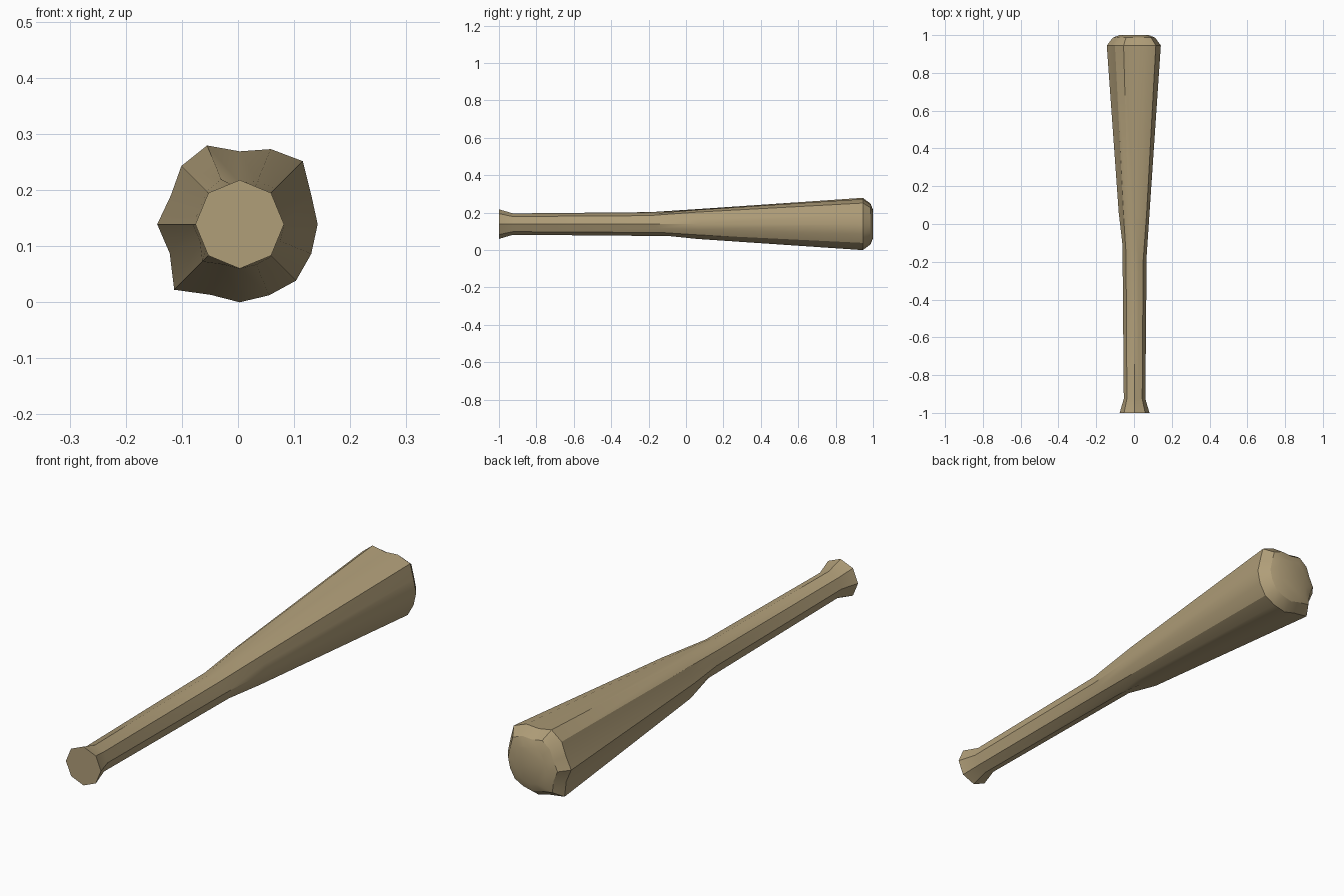
import bpy, bmesh, math

cube = bpy.data.objects.get("Cube")
if cube:
    bpy.data.objects.remove(cube, do_unlink=True)

# Weathered wood colour
wood = bpy.data.materials.new("pale brown wood")
wood.use_nodes = True
colour = (0.435, 0.342, 0.19, 1)
wood.diffuse_color = colour
bsdf = next(n for n in wood.node_tree.nodes if n.type == "BSDF_PRINCIPLED")
bsdf.inputs["Base Color"].default_value = colour
bsdf.inputs["Roughness"].default_value = 0.8

SIDES = 16
CX, CZ = 0.003, 0.139

# Uneven cross-section of the barrel at its widest, counterclockwise from +x
LUMPS = [0.139, 0.138, 0.159, 0.145, 0.130, 0.152, 0.147, 0.133,
         0.147, 0.135, 0.165, 0.136, 0.139, 0.137, 0.142, 0.138]


def angle(i):
    return 2 * math.pi * i / SIDES


def octagon(r):
    # Odd points sit on the middle of each flat
    return [r if i % 2 == 0 else r * math.cos(math.pi / 8) for i in range(SIDES)]


def lumpy(scale):
    return [r * scale for r in LUMPS]


def level(y):
    return [y] * SIDES


# The handle runs into the barrel along a slanted line
slant = [-0.14 - 0.05 * math.sin(angle(i)) - 0.03 * math.cos(angle(i))
         for i in range(SIDES)]

# Sections from the knob to the rounded tip
sections = [
    (level(-1.0), octagon(0.079)),
    (level(-0.925), octagon(0.057)),
    (slant, octagon(0.064)),
    (level(0.06), lumpy(0.57)),
    (level(0.945), lumpy(1.0)),
    (level(0.987), lumpy(0.78)),
    (level(1.0), lumpy(0.54)),
]

bm = bmesh.new()
rings = []
for ys, radii in sections:
    rings.append([bm.verts.new((CX + r * math.cos(angle(i)), y,
                                CZ + r * math.sin(angle(i))))
                  for i, (y, r) in enumerate(zip(ys, radii))])

# Skin the sections and close both ends
for a, b in zip(rings, rings[1:]):
    for i in range(SIDES):
        j = (i + 1) % SIDES
        bm.faces.new((a[i], a[j], b[j], b[i]))
bm.faces.new(rings[0])
bm.faces.new(rings[-1])
bmesh.ops.recalc_face_normals(bm, faces=bm.faces[:])

mesh = bpy.data.meshes.new("wooden_club")
bm.to_mesh(mesh)
bm.free()
mesh.materials.append(wood)
club = bpy.data.objects.new("wooden_club", mesh)
bpy.context.collection.objects.link(club)

# Smooth barrel with crisp handle edges
bpy.ops.object.select_all(action="DESELECT")
club.select_set(True)
bpy.context.view_layer.objects.active = club
bpy.ops.object.shade_smooth_by_angle(angle=math.radians(30))
